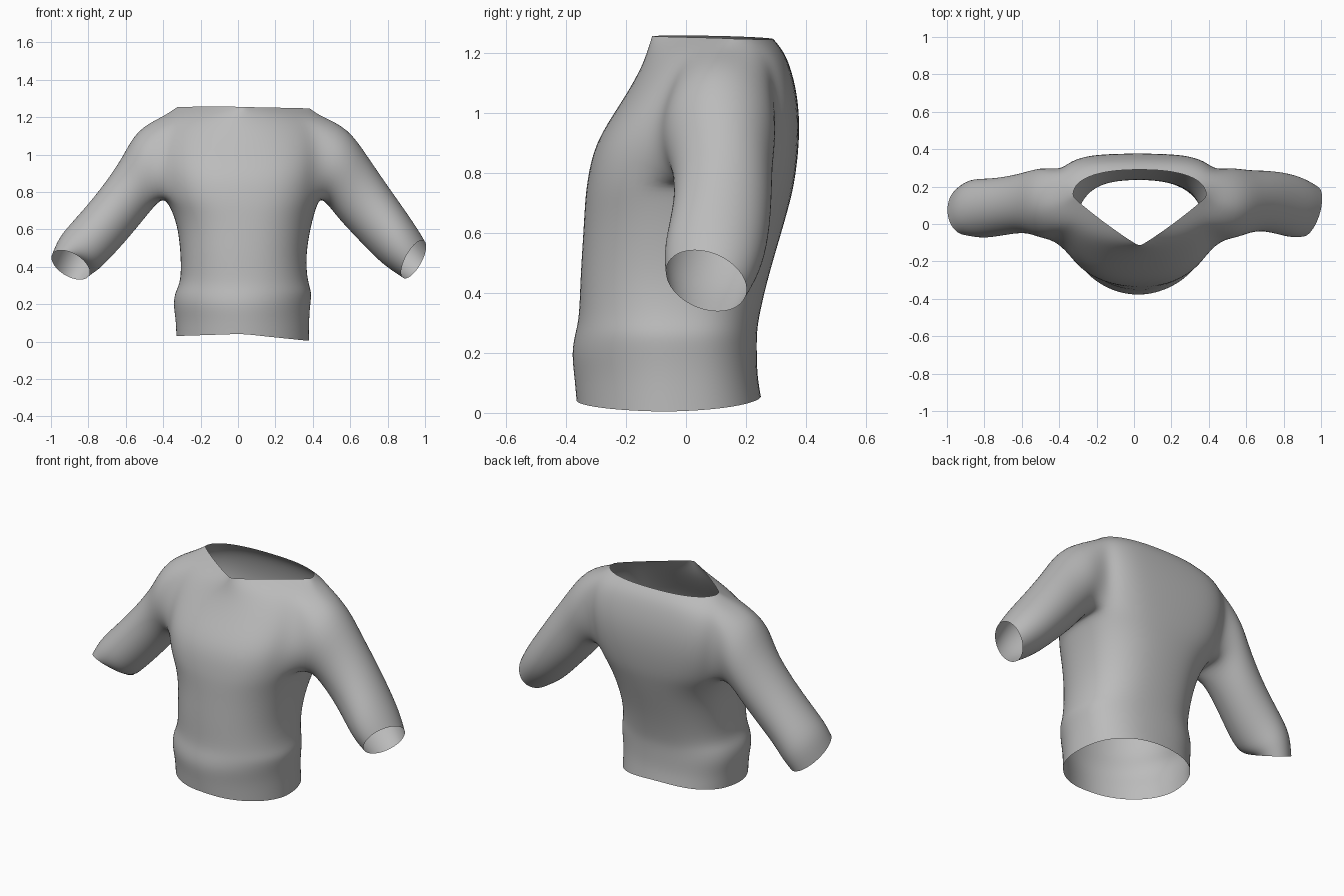
import bpy, bmesh, math
from mathutils import Vector

COLS = 24
# torso rows: z, left x, right x, front y, back y, side y, front power, back power
ROWS = [
    (0.03, -0.333, 0.383, -0.368, 0.252, -0.05, 1.06, 0.80),
    (0.12, -0.336, 0.383, -0.375, 0.240, -0.05, 1.06, 0.80),
    (0.20, -0.350, 0.390, -0.385, 0.238, -0.05, 1.03, 0.80),
    (0.265, -0.340, 0.398, -0.372, 0.238, -0.05, 1.00, 0.80),
    (0.32, -0.308, 0.375, -0.358, 0.245, -0.04, 0.94, 0.80),
    (0.45, -0.308, 0.364, -0.355, 0.275, -0.02, 0.90, 0.80),
    (0.60, -0.322, 0.388, -0.345, 0.320, 0.02, 0.88, 0.80),
    (0.70, -0.355, 0.415, -0.340, 0.348, 0.06, 0.83, 0.75),
    (0.77, -0.395, 0.440, -0.333, 0.364, 0.09, 0.79, 0.68),
    (0.90, -0.420, 0.460, -0.308, 0.380, 0.11, 0.77, 0.60),
    (1.03, -0.430, 0.470, -0.220, 0.378, 0.11, 0.83, 0.55),
    (1.14, -0.430, 0.470, -0.155, 0.354, 0.11, 1.05, 0.57),
    (1.205, -0.400, 0.445, -0.132, 0.327, 0.12, 1.40, 0.68),
    (1.25, -0.330, 0.390, -0.118, 0.292, 0.15, 1.85, 0.85),
]
LOW, HIGH = 8, 12          # armhole rows

# sleeve rings: top x, top z, bottom x, bottom z, front y, back y, front rim shift x, z
RIGHT = [
    (0.588, 1.15, 0.475, 0.735, -0.088, 0.306, 0, 0),
    (0.690, 1.00, 0.535, 0.655, -0.045, 0.290, 0, 0),
    (0.795, 0.845, 0.635, 0.55, -0.040, 0.290, 0, 0),
    (0.905, 0.69, 0.750, 0.43, -0.075, 0.275, 0, 0),
    (0.965, 0.60, 0.825, 0.375, -0.075, 0.245, -0.015, 0.01),
    (0.998, 0.54, 0.880, 0.34, -0.070, 0.205, -0.035, 0.03),
]
LEFT = [
    (-0.545, 1.14, -0.435, 0.735, -0.088, 0.308, 0, 0),
    (-0.615, 0.99, -0.515, 0.635, -0.045, 0.285, 0, 0),
    (-0.740, 0.81, -0.620, 0.51, -0.060, 0.255, 0, 0),
    (-0.875, 0.655, -0.710, 0.415, -0.080, 0.245, 0, 0),
    (-0.962, 0.560, -0.755, 0.375, -0.072, 0.245, 0.005, 0.03),
    (-1.000, 0.45, -0.790, 0.37, -0.063, 0.212, 0.0, 0.07),
]


def spow(v, p):
    return math.copysign(abs(v) ** p, v) if abs(v) > 1e-6 else 0.0


bm = bmesh.new()

# torso rings
rings = []
for r, (z, xl, xr, yf, yb, ys, pf, pb) in enumerate(ROWS):
    ring = []
    for i in range(COLS):
        a = 2 * math.pi * i / COLS
        c, s = math.cos(a), math.sin(a)
        p = pb if s > 0 else pf
        half, mid = (xr - xl) / 2, (xl + xr) / 2
        x = mid + half * spow(c, p)
        y = ys + (yb - ys if s > 0 else ys - yf) * spow(s, p)
        h = z
        if r == 0:         # uneven hem
            h = 0.042 + 0.014 * max(s, 0) - 0.038 * max(c, 0) - 0.012 * max(-c, 0)
        elif r == len(ROWS) - 1:   # slightly tilted neckline
            h = z - 0.005 * s - 0.004 * c
        ring.append(bm.verts.new((x, y, h)))
    rings.append(ring)

# torso skin, leaving the two armholes open
for r in range(len(rings) - 1):
    for i in range(COLS):
        hole = i in (22, 23, 0, 1) or i in (10, 11, 12, 13)
        if hole and LOW <= r < HIGH:
            continue
        j = (i + 1) % COLS
        bm.faces.new((rings[r][i], rings[r][j], rings[r + 1][j], rings[r + 1][i]))


def add_sleeve(centre, step, table):
    """Grow a sleeve out of an armhole, starting at its top middle."""
    path = [(HIGH, 0), (HIGH, 1), (HIGH, 2), (11, 2), (10, 2), (9, 2),
            (LOW, 2), (LOW, 1), (LOW, 0), (LOW, -1), (LOW, -2),
            (9, -2), (10, -2), (11, -2), (HIGH, -2), (HIGH, -1)]
    prev = [rings[r][(centre + step * k) % COLS] for r, k in path]
    for tx, tz, bx, bz, yf, yb, sx, sz in table:
        mid = Vector(((tx + bx) / 2, (yf + yb) / 2, (tz + bz) / 2))
        up = Vector(((tx - bx) / 2, 0, (tz - bz) / 2))
        back = Vector((-sx, (yb - yf) / 2, -sz))
        ring = []
        for k in range(16):
            t = 2 * math.pi * k / 16
            ring.append(bm.verts.new(mid + up * math.cos(t) + back * math.sin(t)))
        for k in range(16):
            n = (k + 1) % 16
            bm.faces.new((prev[k], prev[n], ring[n], ring[k]))
        prev = ring


add_sleeve(0, 1, RIGHT)
add_sleeve(12, -1, LEFT)

# consistent outward direction
bmesh.ops.recalc_face_normals(bm, faces=bm.faces)
bm.faces.ensure_lookup_table()
front = min(bm.faces, key=lambda f: f.calc_center_median().y)
if front.normal.y > 0:
    bmesh.ops.reverse_faces(bm, faces=bm.faces)

mesh = bpy.data.meshes.new("shirt")
bm.to_mesh(mesh)
bm.free()
shirt = bpy.data.objects.new("shirt", mesh)
bpy.context.collection.objects.link(shirt)
for f in mesh.polygons:
    f.use_smooth = True

# cloth colour
cloth = bpy.data.materials.new("grey_cloth")
cloth.diffuse_color = (0.5, 0.5, 0.5, 1)
mesh.materials.append(cloth)

# rounded surface
sub = shirt.modifiers.new("smooth", 'SUBSURF')
sub.levels = sub.render_levels = 2
